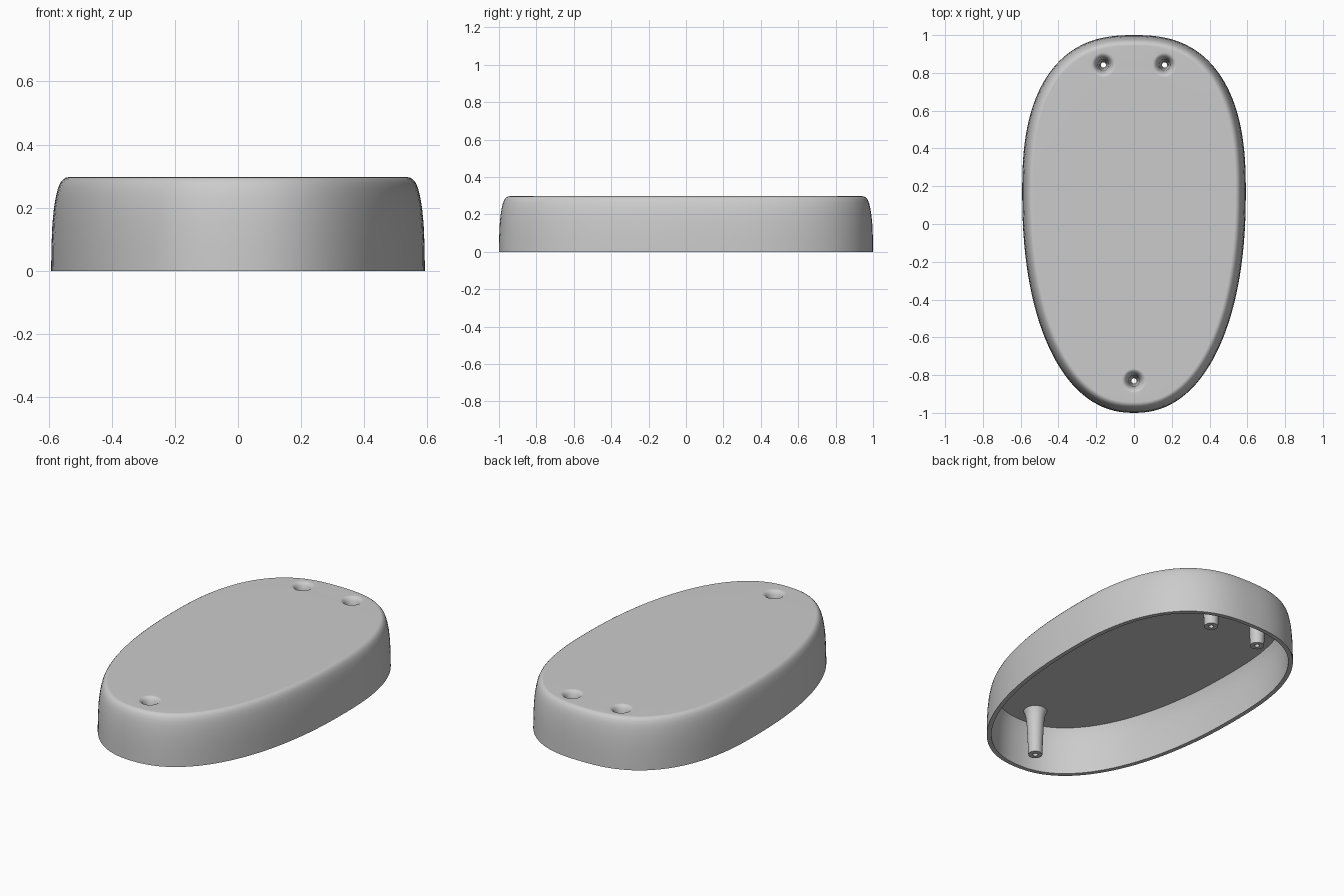
import bpy, bmesh, math
from mathutils import Vector
from mathutils.geometry import delaunay_2d_cdt

if "Cube" in bpy.data.objects:
    bpy.data.objects.remove(bpy.data.objects["Cube"], do_unlink=True)

HEIGHT, CEILING = 0.297, 0.27
HALF_WIDTH, WIDEST_Y = 0.592, 0.17
SCREWS = [(-0.162, 0.842), (0.162, 0.842), (0, -0.83)]
SIDES, POST_SIDES = 128, 32

# Profiles as (inset from outline, z) and (radius, z)
OUTER_WALL = [(0, 0), (0.001, 0.08), (0.004, 0.15), (0.009, 0.2), (0.015, 0.235),
              (0.021, 0.26), (0.029, 0.279), (0.038, 0.29), (0.047, 0.2955), (0.056, HEIGHT)]
INNER_WALL = [(0.025, 0), (0.026, 0.08), (0.029, 0.15), (0.034, 0.2), (0.04, 0.24), (0.05, CEILING)]
FUNNEL = [(0.064, HEIGHT), (0.056, 0.295), (0.048, 0.289), (0.041, 0.279), (0.035, 0.262),
          (0.029, 0.235), (0.025, 0.18), (0.019, 0.1), (0.014, 0)]
POST = [(0.038, 0), (0.042, 0.1), (0.046, 0.18), (0.05, 0.225), (0.056, 0.252), (0.064, CEILING)]


def egg_point(t):
    """Egg outline: two half superellipses meeting at the widest line."""
    c, s = math.cos(t), math.sin(t)
    power = 2 / (2.5 if s > 0 else 2.23)
    length = 1 - WIDEST_Y if s > 0 else 1 + WIDEST_Y
    return Vector((HALF_WIDTH * math.copysign(abs(c) ** power, c),
                   WIDEST_Y + length * math.copysign(abs(s) ** power, s)))


OUTLINE = [egg_point(2 * math.pi * i / SIDES) for i in range(SIDES)]


def egg_ring(inset, z):
    ring = []
    for i, p in enumerate(OUTLINE):
        d = (OUTLINE[(i + 1) % SIDES] - OUTLINE[i - 1]).normalized()
        ring.append((p.x - d.y * inset, p.y + d.x * inset, z))
    return ring


def circle_ring(center, radius, z):
    steps = [2 * math.pi * i / POST_SIDES for i in range(POST_SIDES)]
    return [(center[0] + radius * math.cos(a), center[1] + radius * math.sin(a), z) for a in steps]


def bridge(bm, a, b):
    n = len(a)
    for i in range(n):
        j = (i + 1) % n
        bm.faces.new((a[i], a[j], b[j], b[i]))


def loft(bm, rings):
    """Skin a list of rings and return their vertices."""
    loops = [[bm.verts.new(p) for p in ring] for ring in rings]
    for a, b in zip(loops, loops[1:]):
        bridge(bm, a, b)
    return loops


def fill(bm, loops):
    """Triangulate a flat convex outline, leaving the inner loops as holes."""
    verts, owner, edges = [], [], []
    for k, loop in enumerate(loops):
        start, n = len(verts), len(loop)
        edges += [(start + i, start + (i + 1) % n) for i in range(n)]
        verts += loop
        owner += [k] * n
    result = delaunay_2d_cdt([v.co.xy for v in verts], edges, [], 0, 1e-7)
    triangles, sources = result[2], result[3]
    for tri in triangles:
        ids = [sources[i][0] for i in tri]
        owners = {owner[i] for i in ids}
        if len(owners) > 1 or 0 in owners:
            bm.faces.new([verts[i] for i in ids])


bm = bmesh.new()

# Outer and inner walls joined by the bottom rim
outer = loft(bm, [egg_ring(*p) for p in OUTER_WALL])
inner = loft(bm, [egg_ring(*p) for p in INNER_WALL])
bridge(bm, outer[0], inner[0])

# Screw funnels running down through hollow posts
top_loops, ceiling_loops = [outer[-1]], [inner[-1]]
for screw in SCREWS:
    funnel = loft(bm, [circle_ring(screw, *p) for p in FUNNEL])
    post = loft(bm, [circle_ring(screw, *p) for p in POST])
    bridge(bm, funnel[-1], post[0])
    top_loops.append(funnel[0])
    ceiling_loops.append(post[-1])

# Flat top and ceiling
fill(bm, top_loops)
fill(bm, ceiling_loops)
bmesh.ops.recalc_face_normals(bm, faces=bm.faces[:])

mesh = bpy.data.meshes.new("housing_shell")
bm.to_mesh(mesh)
bm.free()
shell = bpy.data.objects.new("housing_shell", mesh)
bpy.context.collection.objects.link(shell)

# Plain grey plastic
grey = bpy.data.materials.new("grey_plastic")
grey.use_nodes = True
grey.diffuse_color = (0.6, 0.6, 0.6, 1)
grey.node_tree.nodes["Principled BSDF"].inputs["Base Color"].default_value = (0.6, 0.6, 0.6, 1)
mesh.materials.append(grey)

# Smooth walls with crisp rims, flat faces kept flat
bpy.ops.object.select_all(action="DESELECT")
shell.select_set(True)
bpy.context.view_layer.objects.active = shell
bpy.ops.object.shade_smooth_by_angle(angle=math.radians(35))
weighted = shell.modifiers.new("flat_top_normals", "WEIGHTED_NORMAL")
weighted.keep_sharp = True
